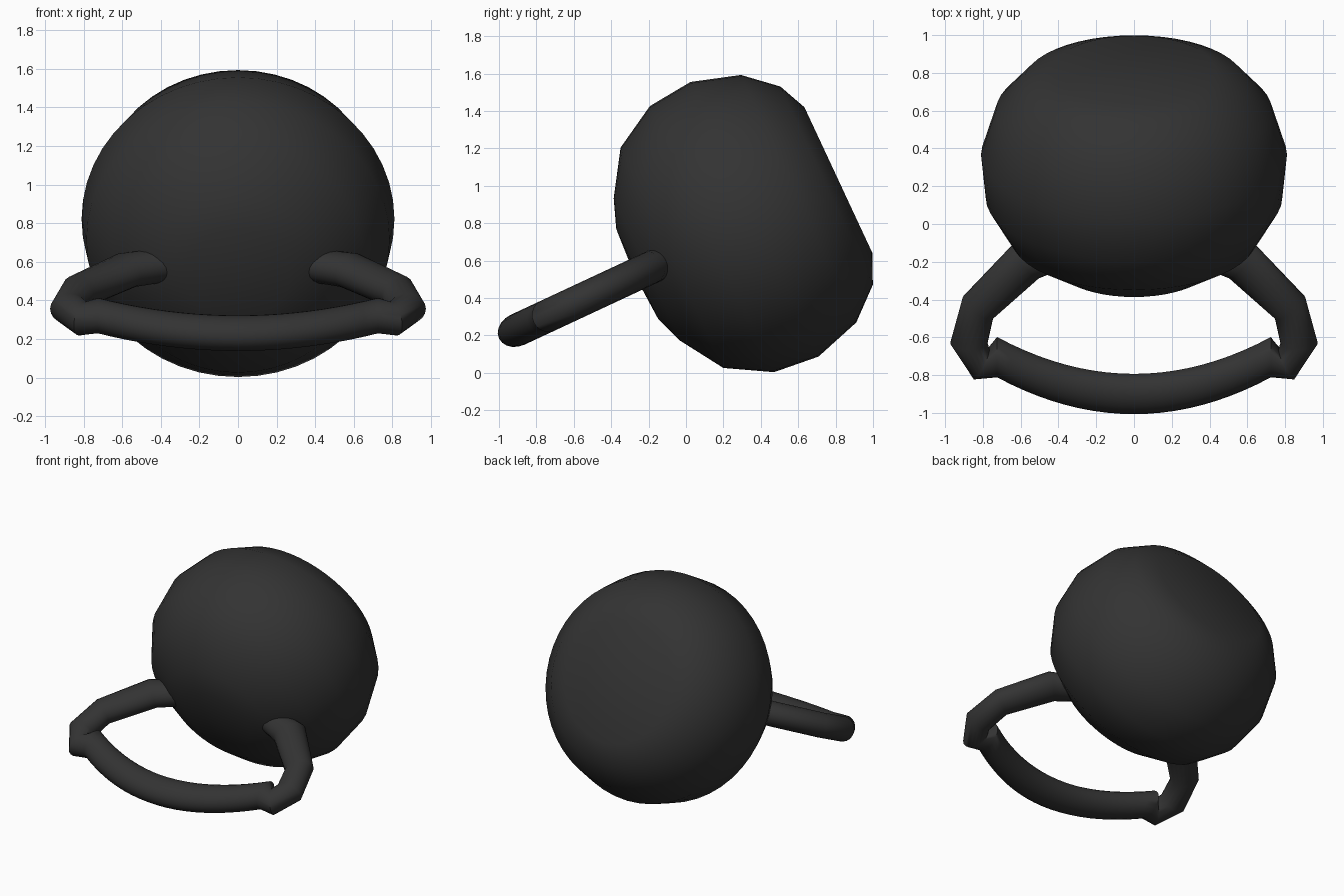
import bpy, bmesh, math
from mathutils import Vector

cube = bpy.data.objects.get("Cube")
if cube:
    bpy.data.objects.remove(cube, do_unlink=True)

# One dark iron colour
iron = bpy.data.materials.new("dark iron")
iron.use_nodes = True
colour = (0.033, 0.033, 0.033, 1)
iron.diffuse_color = colour
bsdf = next(n for n in iron.node_tree.nodes if n.type == 'BSDF_PRINCIPLED')
bsdf.inputs["Base Color"].default_value = colour
bsdf.inputs["Roughness"].default_value = 0.6

# The weight lies tipped forward: its axis runs from the base centre to the handle
TILT = math.radians(25)
BASE = Vector((0, 0.815, 1.03))
AXIS = Vector((0, -math.cos(TILT), -math.sin(TILT)))
UP = Vector((0, -math.sin(TILT), math.cos(TILT)))


def place(x, h, u):
    """Point at sideways x, distance h along the axis, and u across it."""
    return BASE + Vector((x, 0, 0)) + AXIS * h + UP * u


def skin(name, rings, angle):
    """Join rings of points into a closed, smooth-shaded solid."""
    bm = bmesh.new()
    loops = [[bm.verts.new(p) for p in ring] for ring in rings]
    n = len(loops[0])
    for a, b in zip(loops, loops[1:]):
        for i in range(n):
            j = (i + 1) % n
            bm.faces.new((a[i], a[j], b[j], b[i]))
    bm.faces.new(loops[0])
    bm.faces.new(loops[-1])
    bmesh.ops.recalc_face_normals(bm, faces=bm.faces)
    mesh = bpy.data.meshes.new(name)
    bm.to_mesh(mesh)
    bm.free()
    mesh.materials.append(iron)
    obj = bpy.data.objects.new(name, mesh)
    bpy.context.collection.objects.link(obj)
    bpy.ops.object.select_all(action='DESELECT')
    obj.select_set(True)
    bpy.context.view_layer.objects.active = obj
    bpy.ops.object.shade_smooth_by_angle(angle=math.radians(angle))
    return obj


# Round weight with a flat base: (distance along axis, radius)
profile = [(0, 0.43), (0.07, 0.585), (0.235, 0.73), (0.495, 0.81), (0.746, 0.785),
           (0.982, 0.65), (1.13, 0.42), (1.187, 0.265), (1.20, 0.04)]
SIDES = 48
turns = [2 * math.pi * i / SIDES for i in range(SIDES)]
skin("weight_body", [[place(r * math.cos(t), h, r * math.sin(t)) for t in turns]
                     for h, r in profile], 35)

# Handle cross-sections as seen from above: outer x, y then inner x, y
arm = [(0.30, -0.04, 0.30, -0.20), (0.65, -0.12, 0.50, -0.28),
       (0.907, -0.39, 0.745, -0.495), (0.973, -0.63, 0.775, -0.63),
       (0.85, -0.815, 0.765, -0.665)]
bar = []
for i in range(21):
    x = 0.725 * (1 - i / 10)
    y = -0.90 + 0.195 * (x / 0.725) ** 2
    bar.append((x, y - 0.10, x, y + 0.10))
mirrored = [(-ox, oy, -ix, iy) for ox, oy, ix, iy in reversed(arm)]


def handle_ring(section, thickness=0.088, sides=20):
    ox, oy, ix, iy = section
    ho, hi = ((BASE.y - y) / math.cos(TILT) for y in (oy, iy))
    ring = []
    for k in range(sides):
        t = 2 * math.pi * k / sides
        f = 0.5 + 0.5 * math.cos(t)
        ring.append(place(ix + (ox - ix) * f, hi + (ho - hi) * f, thickness * math.sin(t)))
    return ring


skin("handle", [handle_ring(s) for s in arm + bar + mirrored], 50)
